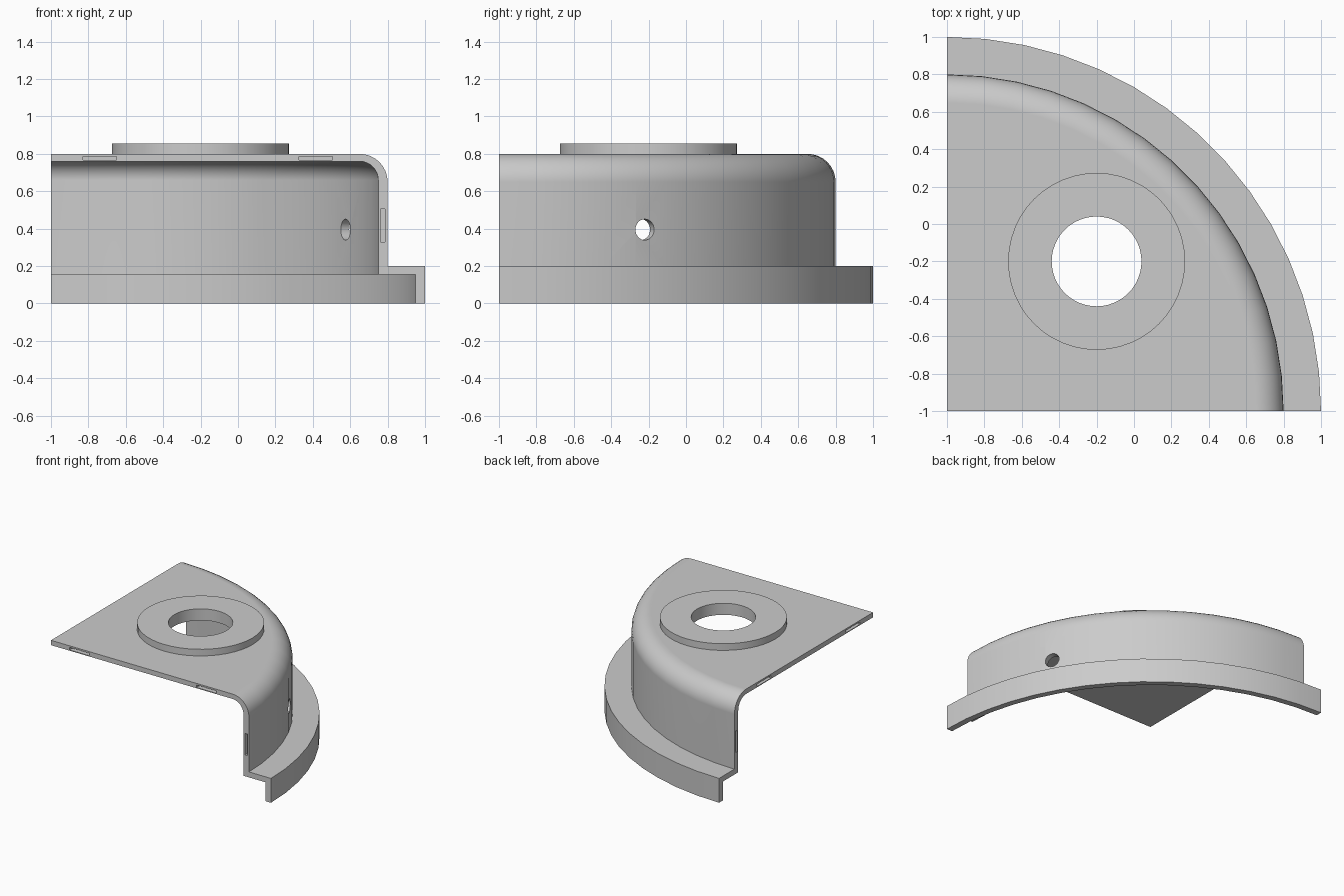
import bpy, bmesh
from math import sin, cos, pi, radians

if "Cube" in bpy.data.objects:
    bpy.data.objects.remove(bpy.data.objects["Cube"], do_unlink=True)

grey = bpy.data.materials.new("light grey")
grey.use_nodes = True
grey.diffuse_color = (0.6, 0.6, 0.6, 1)
grey.node_tree.nodes["Principled BSDF"].inputs["Base Color"].default_value = (0.6, 0.6, 0.6, 1)


def activate(ob):
    bpy.ops.object.select_all(action='DESELECT')
    ob.select_set(True)
    bpy.context.view_layer.objects.active = ob


def cylinder(name, radius, depth, location, rotation=(0, 0, 0), sides=48):
    bpy.ops.mesh.primitive_cylinder_add(vertices=sides, radius=radius, depth=depth,
                                        location=location, rotation=rotation)
    ob = bpy.context.object
    ob.name = name
    ob.data.materials.append(grey)
    return ob


def box(name, size, location):
    bpy.ops.mesh.primitive_cube_add(size=1, location=location)
    ob = bpy.context.object
    ob.name = name
    ob.scale = size
    ob.data.materials.append(grey)
    return ob


def cut(target, cutter):
    activate(target)
    mod = target.modifiers.new("cut", 'BOOLEAN')
    mod.operation = 'DIFFERENCE'
    mod.solver = 'EXACT'
    mod.object = cutter
    bpy.ops.object.modifier_apply(modifier=mod.name)


def arc(r, z, radius, start, end, steps=8):
    angles = [radians(start + (end - start) * i / steps) for i in range(steps + 1)]
    return [(r + radius * cos(a), z + radius * sin(a)) for a in angles]


# Housing: flanged lid section turned through a quarter circle
profile = [(0, 0.76), (0, 0.8)] + arc(1.65, 0.65, 0.15, 90, 0)
profile += [(1.8, 0.2), (2, 0.2), (2, 0), (1.95, 0), (1.95, 0.155), (1.75, 0.155)]
profile += arc(1.65, 0.66, 0.1, 0, 90)
steps, n = 15, len(profile)
bm = bmesh.new()
rings = []
for i in range(steps + 1):
    a = pi / 2 * i / steps
    rings.append([bm.verts.new((r * cos(a) - 1, r * sin(a) - 1, z)) for r, z in profile])
for near, far in zip(rings, rings[1:]):
    for j in range(1, n):
        k = (j + 1) % n
        bm.faces.new((near[j], near[k], far[k], far[j]))
bm.faces.new(rings[0])
bm.faces.new(rings[-1])
bmesh.ops.remove_doubles(bm, verts=bm.verts[:], dist=1e-5)
bmesh.ops.dissolve_limit(bm, angle_limit=radians(0.5), verts=bm.verts[:], edges=bm.edges[:])
bmesh.ops.recalc_face_normals(bm, faces=bm.faces[:])
mesh = bpy.data.meshes.new("housing")
bm.to_mesh(mesh)
bm.free()
mesh.materials.append(grey)
housing = bpy.data.objects.new("housing", mesh)
bpy.context.collection.objects.link(housing)

# Raised boss ring on the lid
boss = cylinder("boss_ring", 0.473, 0.055, (-0.2, -0.2, 0.8275))

# Shaft opening through boss and lid
shaft = cylinder("shaft_cutter", 0.24, 0.6, (-0.2, -0.2, 0.8))
cut(boss, shaft)
cut(housing, shaft)

# Radial hole through the side wall
turn = radians(25.7)
side_hole = cylinder("side_hole_cutter", 0.056, 0.3,
                     (1.77 * cos(turn) - 1, 1.77 * sin(turn) - 1, 0.395),
                     (0, pi / 2, turn), 32)
cut(housing, side_hole)
cutters = [shaft, side_hole]

# Alignment pockets in both flat edges: position along edge, height, width, tall
depth = 0.12
for along, z, width, tall in ((-0.74, 0.777, 0.18, 0.02),
                              (0.415, 0.777, 0.18, 0.02),
                              (0.774, 0.418, 0.022, 0.176)):
    for swap in (False, True):
        place, size = (along, -1), (width, depth)
        if swap:
            place, size = place[::-1], size[::-1]
        pocket = box("pocket_cutter", (*size, tall), (*place, z))
        cut(housing, pocket)
        cutters.append(pocket)

for c in cutters:
    bpy.data.objects.remove(c, do_unlink=True)

# Smooth curved surfaces, keep machined edges sharp
for ob in (housing, boss):
    activate(ob)
    bpy.ops.object.shade_smooth_by_angle(angle=radians(30))
    weighted = ob.modifiers.new("weighted normals", 'WEIGHTED_NORMAL')
    weighted.keep_sharp = True
